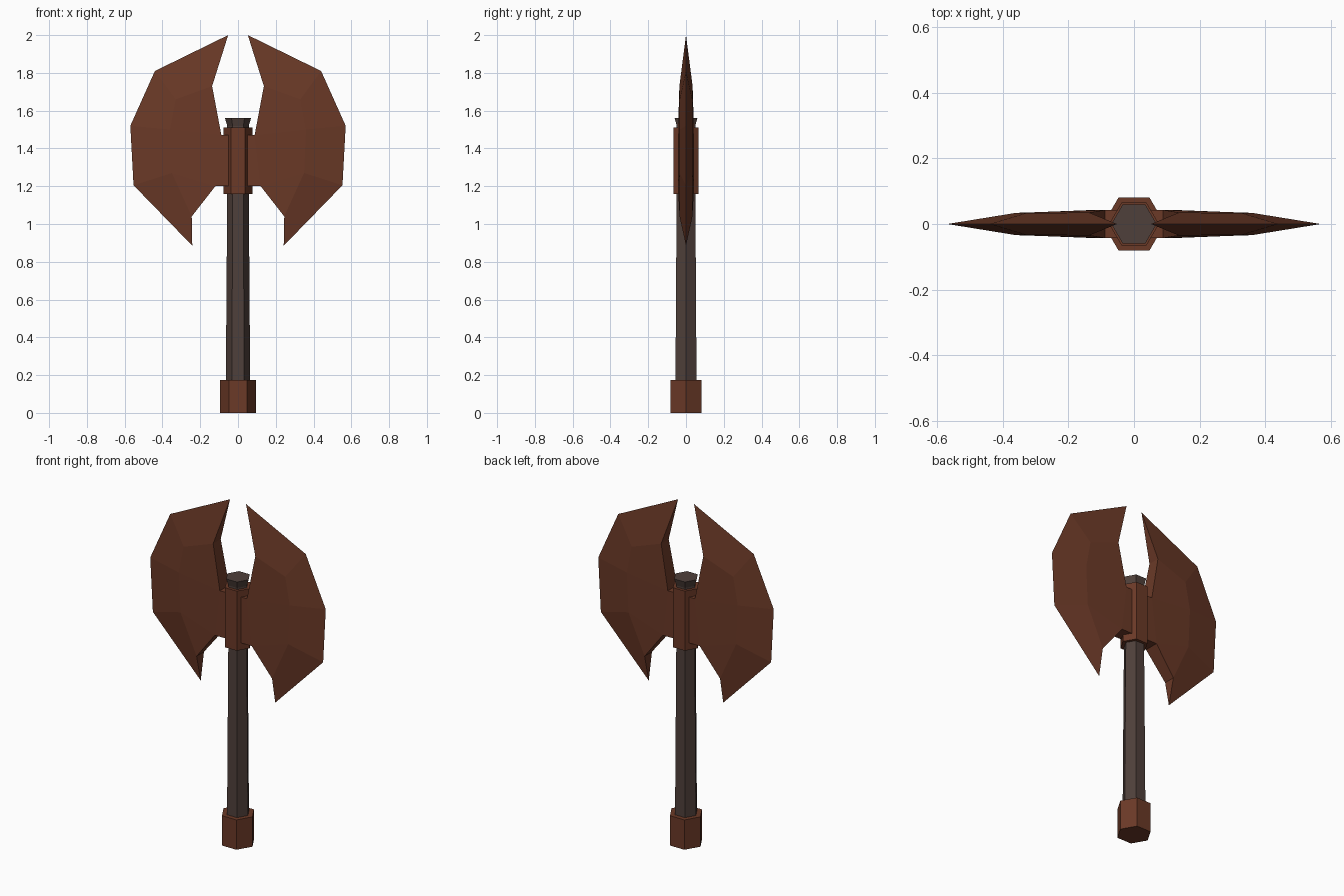
import bpy, bmesh, math

if "Cube" in bpy.data.objects:
    bpy.data.objects.remove(bpy.data.objects["Cube"])


def material(name, rgb):
    m = bpy.data.materials.new(name)
    m.diffuse_color = (*rgb, 1)
    m.use_nodes = True
    m.node_tree.nodes["Principled BSDF"].inputs["Base Color"].default_value = m.diffuse_color
    return m


rust = material("rusty brown", (0.145, 0.041, 0.020))
wood = material("dark grey wood", (0.078, 0.051, 0.043))


def finish(bm, name, mat):
    bmesh.ops.recalc_face_normals(bm, faces=bm.faces[:])
    me = bpy.data.meshes.new(name)
    bm.to_mesh(me)
    bm.free()
    me.materials.append(mat)
    ob = bpy.data.objects.new(name, me)
    bpy.context.collection.objects.link(ob)
    return ob


def hex_lathe(name, mat, profile):
    """Six-sided solid from (radius, height) pairs, corners on the x axis."""
    bm = bmesh.new()
    rings = [[bm.verts.new((r * math.cos(i * math.pi / 3), r * math.sin(i * math.pi / 3), z))
              for i in range(6)] for r, z in profile]
    for a, b in zip(rings, rings[1:]):
        for i in range(6):
            j = (i + 1) % 6
            bm.faces.new((a[i], a[j], b[j], b[i]))
    bm.faces.new(rings[0])
    bm.faces.new(rings[-1])
    return finish(bm, name, mat)


# Shaft with flared tip, pommel and head collar
hex_lathe("handle", wood, [(0.065, 0.10), (0.063, 0.35), (0.061, 0.64), (0.057, 1.16),
                           (0.057, 1.52), (0.069, 1.56)])
hex_lathe("pommel", rust, [(0.094, 0), (0.094, 0.175)])
hex_lathe("collar", rust, [(0.076, 1.16), (0.076, 1.51)])

# Blade points: x, z, half thickness (zero along the cutting edge)
POINTS = {
    "A": (0.052, 2.00, 0), "B": (0.44, 1.81, 0), "C": (0.57, 1.52, 0),
    "D": (0.553, 1.205, 0), "E": (0.242, 0.885, 0),
    "i": (0.137, 1.73, 0.035), "j": (0.088, 1.47, 0.043), "r": (0.03, 1.47, 0.043),
    "s": (0.03, 1.20, 0.043), "k": (0.12, 1.20, 0.043), "l": (0.245, 1.04, 0.034),
    "m": (0.33, 1.66, 0.033), "n": (0.36, 1.50, 0.034), "o": (0.35, 1.27, 0.034),
}
SIDE_FACES = ["ABmi", "BCnm", "CDon", "DElo", "imnj", "jnok", "kol", "jksr"]
BACK_RIM = "AijrsklE"


def blade(name, sx):
    bm = bmesh.new()
    front, back = {}, {}
    for key, (x, z, t) in POINTS.items():
        front[key] = bm.verts.new((sx * x, -t, z))
        back[key] = bm.verts.new((sx * x, t, z)) if t else front[key]
    for side in (front, back):
        for f in SIDE_FACES:
            bm.faces.new([side[c] for c in f])
    # Flat rim along the inner outline
    for a, b in zip(BACK_RIM, BACK_RIM[1:]):
        bm.faces.new(list(dict.fromkeys((front[a], front[b], back[b], back[a]))))
    return finish(bm, name, rust)


blade("right_blade", 1)
blade("left_blade", -1)
